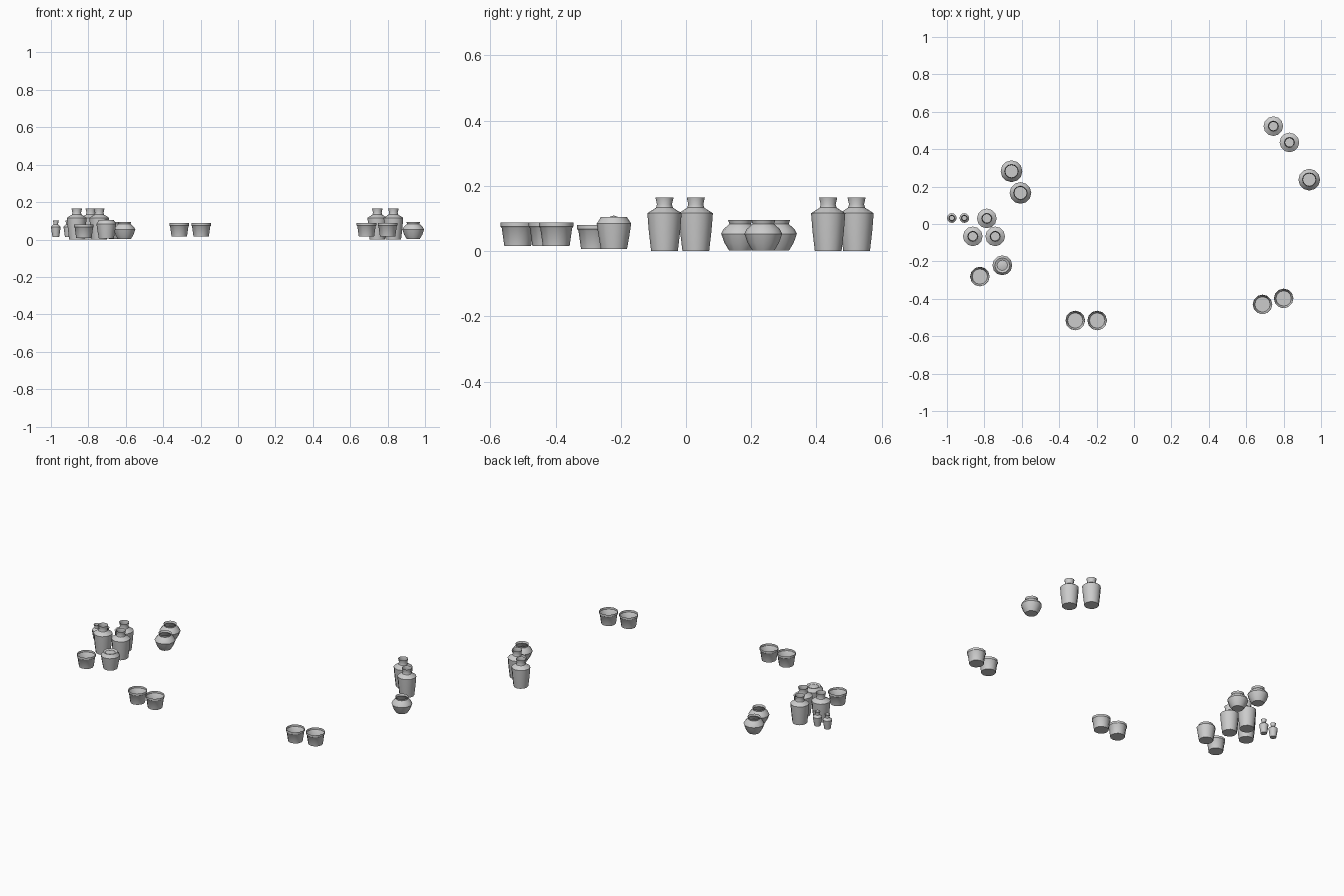
import bpy, bmesh, math

if "Cube" in bpy.data.objects:
    bpy.data.objects.remove(bpy.data.objects["Cube"])

SIDES = 12


def lathe(name, profile, x, y):
    """Spin an (r, z) profile round a vertical axis; r = 0 closes an end."""
    bm = bmesh.new()
    rings = []
    for r, z in profile:
        if r == 0:
            rings.append([bm.verts.new((0, 0, z))])
        else:
            rings.append([bm.verts.new((r * math.cos(2 * math.pi * i / SIDES),
                                        r * math.sin(2 * math.pi * i / SIDES), z))
                          for i in range(SIDES)])
    for a, b in zip(rings, rings[1:]):
        for i in range(SIDES):
            j = (i + 1) % SIDES
            if len(a) == 1:
                bm.faces.new((a[0], b[j], b[i]))
            elif len(b) == 1:
                bm.faces.new((a[i], a[j], b[0]))
            else:
                bm.faces.new((a[i], a[j], b[j], b[i]))
    mesh = bpy.data.meshes.new(name)
    bm.to_mesh(mesh)
    bm.free()
    ob = bpy.data.objects.new(name, mesh)
    ob.location = (x, y, 0)
    bpy.context.collection.objects.link(ob)
    bpy.ops.object.select_all(action='DESELECT')
    ob.select_set(True)
    bpy.context.view_layer.objects.active = ob
    bpy.ops.object.shade_smooth_by_angle(angle=math.radians(35))
    return ob


def place(name, profile, spots, lift=0):
    for i, (x, y) in enumerate(spots):
        lathe(f"{name}_{i + 1}", [(r, z + lift) for r, z in profile], x, y)


# Tall vases with a narrow neck and flared lip
tall = [(0, 0), (.041, 0), (.048, .06), (.0525, .116), (.026, .133),
        (.023, .143), (.028, .165)]
place("tall_vase", tall, [(-.787, .03), (-.862, -.066), (-.742, -.066),
                          (.745, .523), (.831, .436)])

# Squat round pots
squat = [(0, .002), (.034, .002), (.048, .025), (.058, .053), (.051, .067),
         (.033, .083), (.037, .095)]
place("squat_pot", squat, [(-.655, .282), (-.607, .166), (.937, .237)])

# Open bowls with a rim band
bowl = [(0, 0), (.041, 0), (.049, .056), (.0525, .06), (.0525, .073)]
place("open_bowl", bowl, [(-.314, -.516), (-.197, -.516), (.687, -.43), (.8, -.398)], .015)
place("side_bowl", bowl, [(-.824, -.281)], .007)

# Small bottles
bottle = [(0, .014), (.018, .014), (.022, .04), (.026, .068), (.013, .08),
          (.012, .086), (.016, .101)]
place("small_bottle", bottle, [(-.974, .032), (-.907, .032)])

# Lidded storage jar
jar = [(0, .006), (.04, .006), (.047, .045), (.053, .084), (.043, .099)]
lid = [(.043, .099), (.04, .105), (.028, .1), (0, .109)]
place("storage_jar", jar, [(-.704, -.221)])
place("jar_lid", lid, [(-.704, -.221)])
